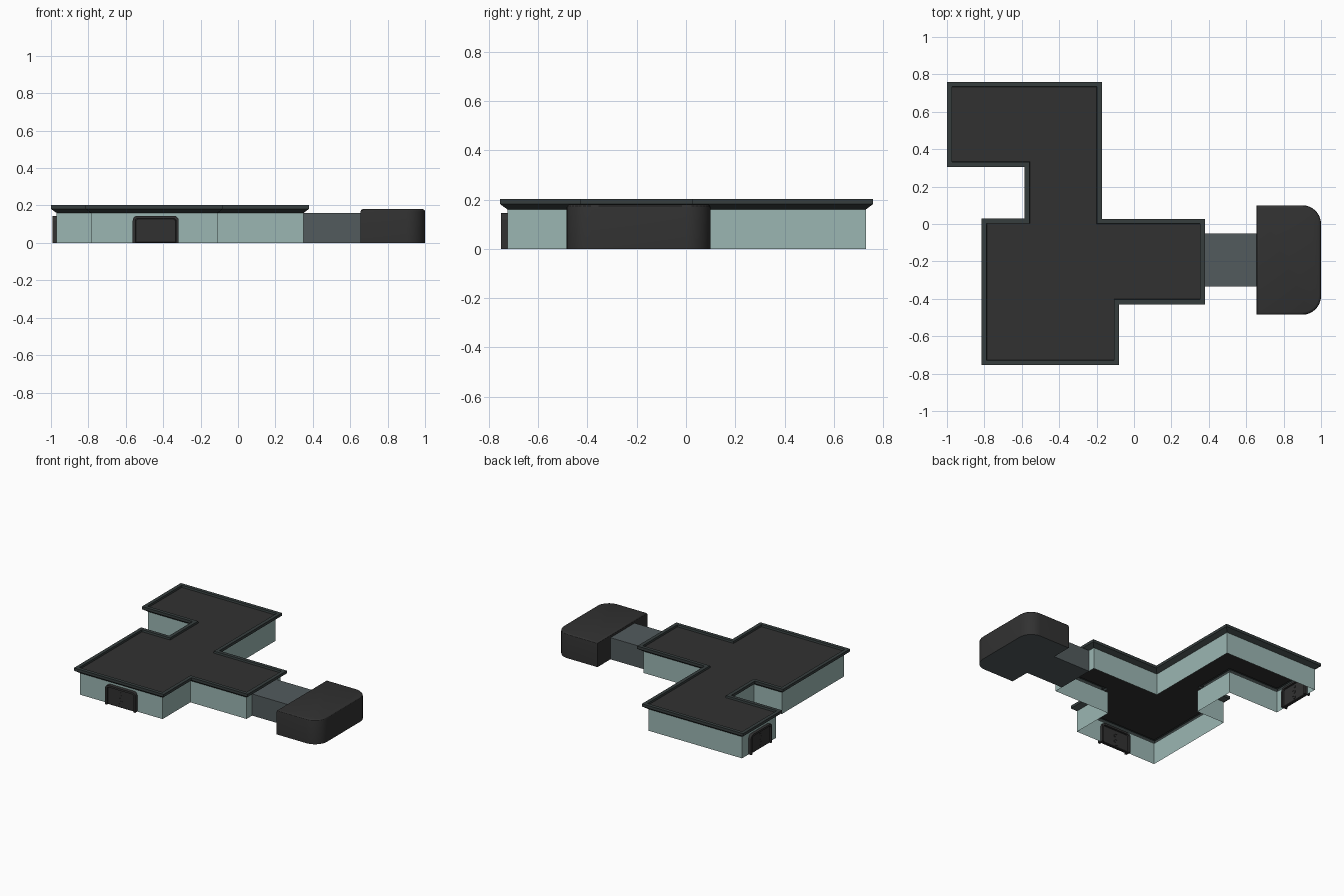
import bpy, bmesh
from math import pi, sin, cos
from mathutils import Vector, Matrix

if "Cube" in bpy.data.objects:
    bpy.data.objects.remove(bpy.data.objects["Cube"])


def material(name, r, g, b):
    m = bpy.data.materials.new(name)
    m.diffuse_color = (r, g, b, 1)
    m.use_nodes = True
    m.node_tree.nodes["Principled BSDF"].inputs["Base Color"].default_value = m.diffuse_color
    return m


WALL = material("pale_teal", 0.33, 0.47, 0.45)
DARK = material("charcoal", 0.031, 0.031, 0.031)
TRIM = material("dark_teal", 0.037, 0.048, 0.048)
LINK = material("slate", 0.085, 0.105, 0.11)


def inset(pts, d):
    """Mitred inward offset of a counter-clockwise outline."""
    out = []
    for i, p in enumerate(pts):
        p = Vector(p)
        a = (p - Vector(pts[i - 1])).normalized()
        b = (Vector(pts[(i + 1) % len(pts)]) - p).normalized()
        na, nb = Vector((-a.y, a.x)), Vector((-b.y, b.x))
        out.append(p + (na + nb) * d / (1 + na.dot(nb)))
    return out


def loft(name, outline, rings, mats, top=None, bottom=None, matrix=None, smooth=False):
    """Skin (inset, z) rings of an outline; top and bottom are cap material slots."""
    bm = bmesh.new()
    loops = [[bm.verts.new((p.x, p.y, z)) for p in inset(outline, d)] for d, z in rings]
    n = len(outline)
    for lo, hi in zip(loops, loops[1:]):
        for i in range(n):
            j = (i + 1) % n
            bm.faces.new((lo[i], lo[j], hi[j], hi[i]))
    if top is not None:
        bm.faces.new(loops[-1]).material_index = top
    if bottom is not None:
        bm.faces.new(loops[0][::-1]).material_index = bottom
    if matrix:
        bm.transform(matrix)
    me = bpy.data.meshes.new(name)
    bm.to_mesh(me)
    bm.free()
    for m in mats:
        me.materials.append(m)
    ob = bpy.data.objects.new(name, me)
    bpy.context.collection.objects.link(ob)
    if smooth:
        bpy.context.view_layer.objects.active = ob
        ob.select_set(True)
        bpy.ops.object.shade_smooth_by_angle(angle=pi / 6)
        ob.select_set(False)
    return ob


def rect(x0, y0, x1, y1):
    return [(x0, y0), (x1, y0), (x1, y1), (x0, y1)]


def arc(cx, cy, r, a0, a1, n):
    return [(cx + r * cos(a0 + (a1 - a0) * i / n), cy + r * sin(a0 + (a1 - a0) * i / n))
            for i in range(n + 1)]


# Main building: stepped plan, open-bottomed walls, flared roof with parapet
plan = [(-0.815, -0.755), (-0.08, -0.755), (-0.08, -0.43), (0.38, -0.43),
        (0.38, 0.028), (-0.172, 0.028), (-0.172, 0.76), (-1, 0.76),
        (-1, 0.305), (-0.585, 0.305), (-0.585, 0.03), (-0.815, 0.03)]
loft("outer_walls", plan, [(0.03, 0), (0.03, 0.16)], [WALL])
loft("roof", plan, [(0.03, 0.16), (0, 0.182), (0, 0.202), (0.026, 0.202), (0.028, 0.188)],
     [TRIM, DARK], top=1)

# Link corridor and rounded end pod
loft("link_corridor", rect(0.35, -0.335, 0.66, -0.052), [(0, 0), (0, 0.16)], [LINK],
     top=0, bottom=0)
pod = ([(0.655, -0.485)] + arc(0.9, -0.385, 0.1, -pi / 2, 0, 8)
       + arc(0.9, 0.0, 0.1, 0, pi / 2, 8) + [(0.655, 0.1)])
loft("end_pod", pod, [(0, 0), (0, 0.166), (0.002, 0.174), (0.007, 0.179), (0.014, 0.181)],
     [DARK, LINK], top=0, bottom=1, smooth=True)


# Doors: arched frame through the wall, recessed panel, interlocking centre seam
def door(name, x, y, turn):
    place = (Matrix.Translation((x, y, 0)) @ Matrix.Rotation(turn, 4, 'Z')
             @ Matrix.Rotation(pi / 2, 4, 'X'))

    def arch(w, h, r):
        return ([(w, 0)] + arc(w - r, h - r, r, 0, pi / 2, 3)
                + arc(r - w, h - r, r, pi / 2, pi, 3) + [(-w, 0)])

    outer, inner = arch(0.123, 0.145, 0.025), arch(0.109, 0.131, 0.015)
    frame = outer[::-1] + inner
    loft(name + "_frame", frame[::-1], [(0, -0.022), (0, 0.022)], [DARK],
         top=0, bottom=0, matrix=place)
    loft(name + "_panel", inner[::1], [(0.004, -0.012), (0, -0.008), (0, 0.008), (0.004, 0.012)],
         [DARK], top=0, bottom=0, matrix=place)
    for i in range(5):
        s = 0.006 if i % 2 else -0.006
        z = 0.014 + i * 0.021
        loft(f"{name}_seam_{i + 1}", rect(s - 0.007, z, s + 0.007, z + 0.015),
             [(0, -0.015), (0, 0.015)], [DARK], top=0, bottom=0, matrix=place)


door("front_door", -0.44, -0.729, 0)
door("side_door", -0.969, 0.53, -pi / 2)
